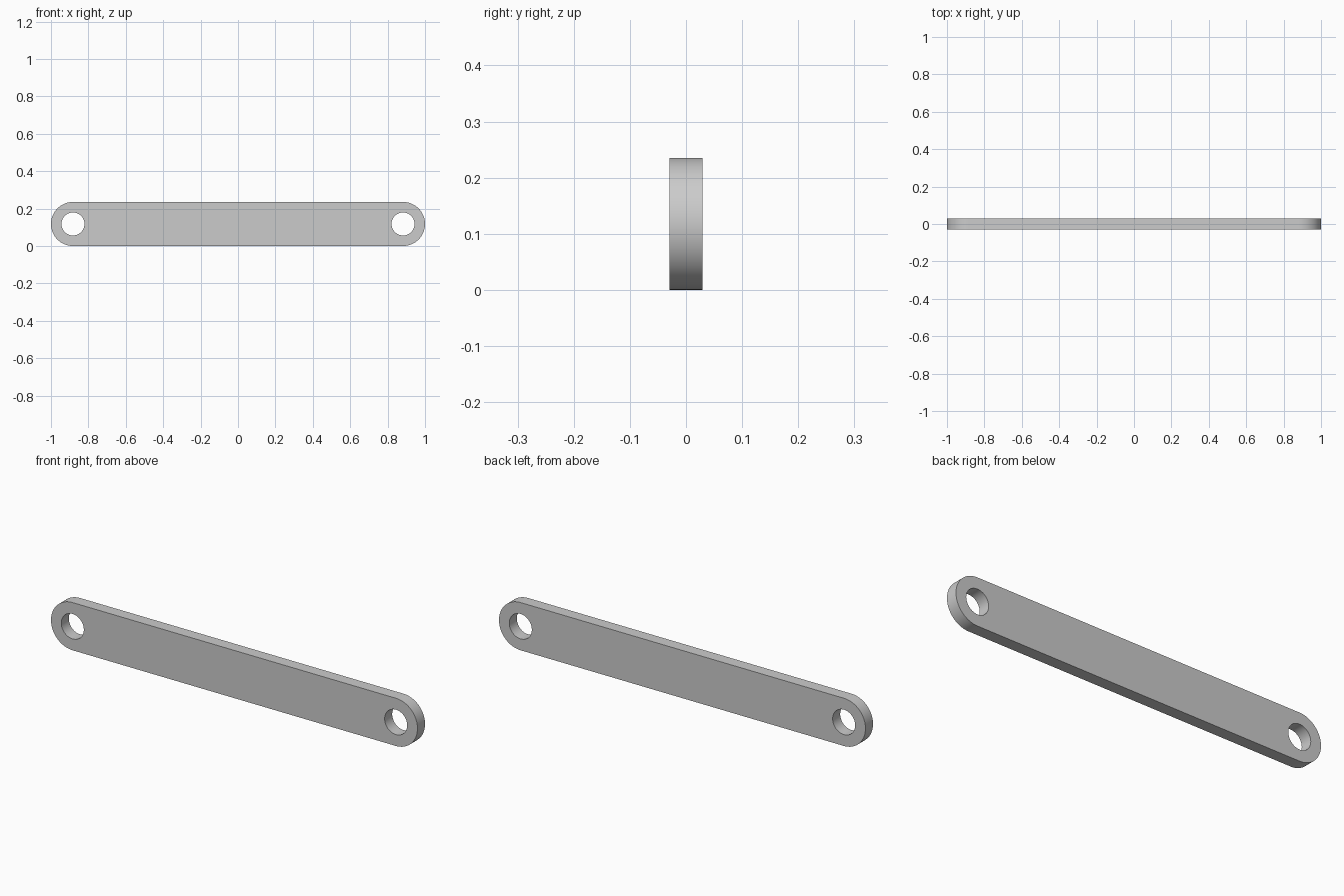
import bpy, bmesh
from math import pi, cos, sin, radians

if "Cube" in bpy.data.objects:
    bpy.data.objects.remove(bpy.data.objects["Cube"])

R = 2 / 17          # end radius, half the bar height
HOLE = 0.0615       # pin hole radius
CX = 1 - R          # hole centre offset in x
T = 2 / 34          # thickness
SEG = 64            # segments per full circle


def arc(cx, r, start, sweep, n):
    return [(cx + r * cos(start + sweep * i / n), R + r * sin(start + sweep * i / n))
            for i in range(n + 1)]


def add_loop(bm, pts):
    vs = [bm.verts.new((x, -T / 2, z)) for x, z in pts]
    return [bm.edges.new((a, b)) for a, b in zip(vs, vs[1:] + vs[:1])]


bm = bmesh.new()

# Rounded bar outline plus a pin hole at each end
edges = add_loop(bm, arc(CX, R, -pi / 2, pi, SEG // 2) + arc(-CX, R, pi / 2, pi, SEG // 2))
for side in (-1, 1):
    edges += add_loop(bm, arc(side * CX, HOLE, 0, 2 * pi, SEG)[:-1])

# Fill the front face, then extrude through the thickness
bmesh.ops.triangle_fill(bm, edges=edges, use_beauty=True, normal=(0, -1, 0))
ext = bmesh.ops.extrude_face_region(bm, geom=bm.faces[:], use_keep_orig=True)
moved = [g for g in ext["geom"] if isinstance(g, bmesh.types.BMVert)]
bmesh.ops.translate(bm, verts=moved, vec=(0, T, 0))
bmesh.ops.recalc_face_normals(bm, faces=bm.faces[:])

mesh = bpy.data.meshes.new("link_bar")
bm.to_mesh(mesh)
bm.free()
link = bpy.data.objects.new("link_bar", mesh)
bpy.context.collection.objects.link(link)

# Smooth rims and holes, keep the flat-face edges crisp
bpy.context.view_layer.objects.active = link
link.select_set(True)
bpy.ops.object.shade_smooth_by_angle(angle=radians(30))
